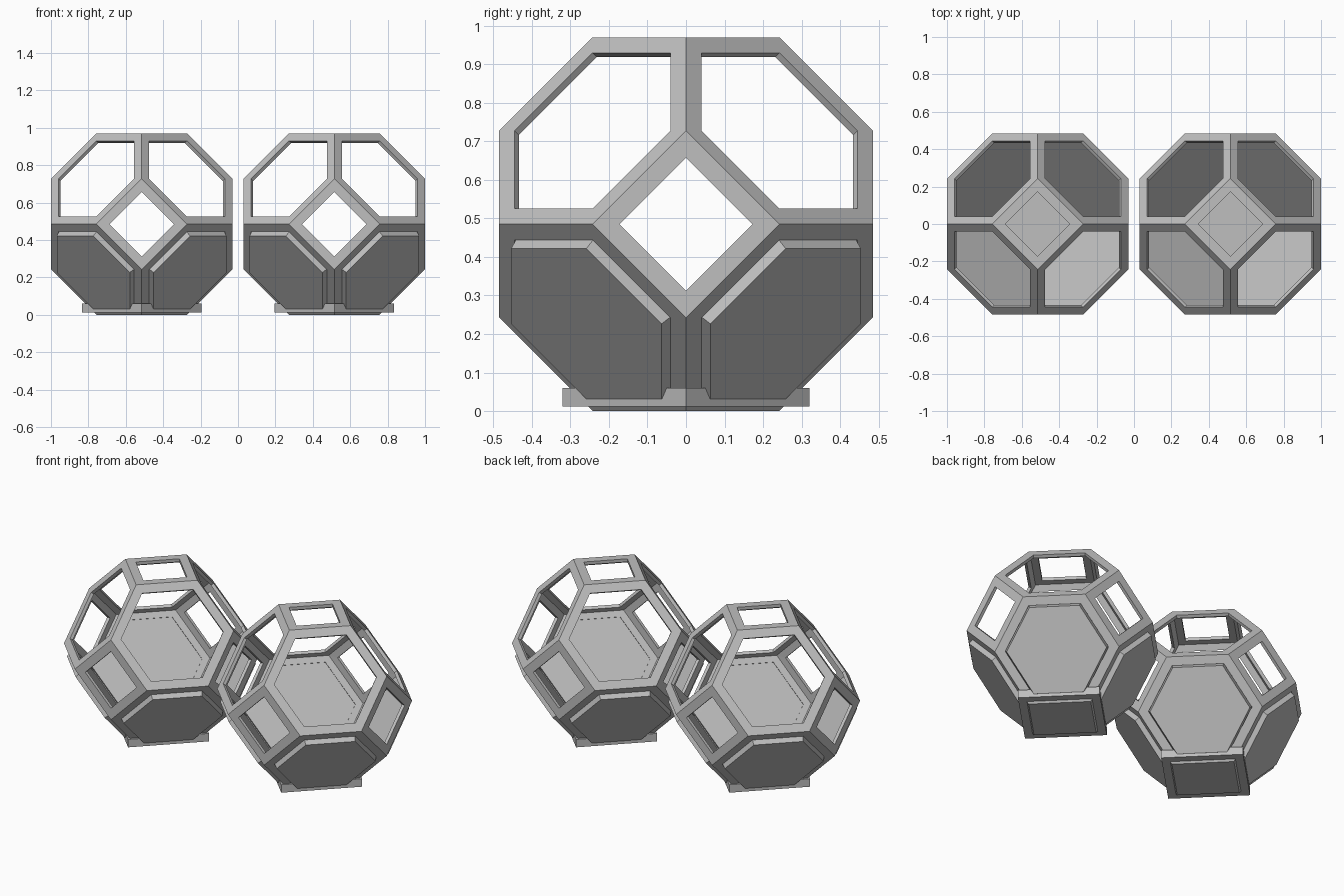
import bpy, bmesh, math
from mathutils import Vector
from itertools import permutations

if "Cube" in bpy.data.objects:
    bpy.data.objects.remove(bpy.data.objects["Cube"])

S = 0.2425            # unit of the truncated octahedron (vertices at 0, S, 2S)
CZ = 0.485            # height of the cell centre
CX = 0.515            # half the distance between the two cells
STRUT = 0.0495        # width of the frame on each face
THICK = 0.019         # thickness of the frame

grey = bpy.data.materials.new("light grey")
grey.diffuse_color = (0.52, 0.52, 0.52, 1)
grey.use_nodes = True
grey.node_tree.nodes["Principled BSDF"].inputs["Base Color"].default_value = grey.diffuse_color


def finish(bm, name, loc):
    bmesh.ops.recalc_face_normals(bm, faces=bm.faces[:])
    me = bpy.data.meshes.new(name)
    bm.to_mesh(me)
    bm.free()
    me.materials.append(grey)
    ob = bpy.data.objects.new(name, me)
    ob.location = loc
    bpy.context.collection.objects.link(ob)
    return ob


def cell_solid():
    """Truncated octahedron with clean square and hexagon faces."""
    bm = bmesh.new()
    pts = set()
    for p in permutations((0, 1, 2)):
        for a in (-1, 1):
            for b in (-1, 1):
                pts.add(tuple({0: 0, 1: a, 2: 2 * b}[i] * S for i in p))
    for p in sorted(pts):
        bm.verts.new(p)
    bmesh.ops.convex_hull(bm, input=bm.verts[:])
    bmesh.ops.dissolve_limit(bm, angle_limit=math.radians(2),
                             verts=bm.verts[:], edges=bm.edges[:])
    bmesh.ops.recalc_face_normals(bm, faces=bm.faces[:])
    bm.normal_update()
    return bm


def loft(bm, rings):
    """Closed solid through a list of rings of points."""
    vs = [[bm.verts.new(p) for p in r] for r in rings]
    n = len(vs[0])
    for a, b in zip(vs, vs[1:]):
        for i in range(n):
            j = (i + 1) % n
            bm.faces.new((a[i], a[j], b[j], b[i]))
    bm.faces.new(vs[0][::-1])
    bm.faces.new(vs[-1])


for side, x in (("left", -CX), ("right", CX)):
    loc = (x, 0, CZ)

    # Lower hexagon panels, standing proud of the frame with a slight taper
    bm = cell_solid()
    hexes = [f for f in bm.faces if len(f.verts) == 6 and f.normal.z < 0]
    for k, f in enumerate(hexes):
        c, n = f.calc_center_median(), f.normal.copy()
        pts = [v.co.copy() for v in f.verts]
        panel = bmesh.new()
        loft(panel, [[c + (p - c) * s + n * d for p in pts]
                     for s, d in ((0.833, -0.014), (0.825, 0.0), (0.805, 0.028))])
        finish(panel, f"{side}_lower_panel_{k + 1}", loc)

    # Open frame: every face but the floor is inset and cut out
    faces = [f for f in bm.faces if f.normal.z > -0.9]
    bmesh.ops.inset_individual(bm, faces=faces, thickness=STRUT, use_even_offset=True)
    bmesh.ops.delete(bm, geom=faces, context='FACES_ONLY')
    frame = finish(bm, f"{side}_frame", loc)
    mod = frame.modifiers.new("thickness", 'SOLIDIFY')
    mod.thickness = THICK
    mod.offset = -1
    mod.use_even_offset = True

    # Square base slab set corner to the front
    slab = bmesh.new()
    r = 0.32
    loft(slab, [[Vector((r * math.cos(a * math.pi / 2), r * math.sin(a * math.pi / 2), z))
                 for a in range(4)] for z in (0.012, 0.06)])
    finish(slab, f"{side}_base_slab", (x, 0, 0))
